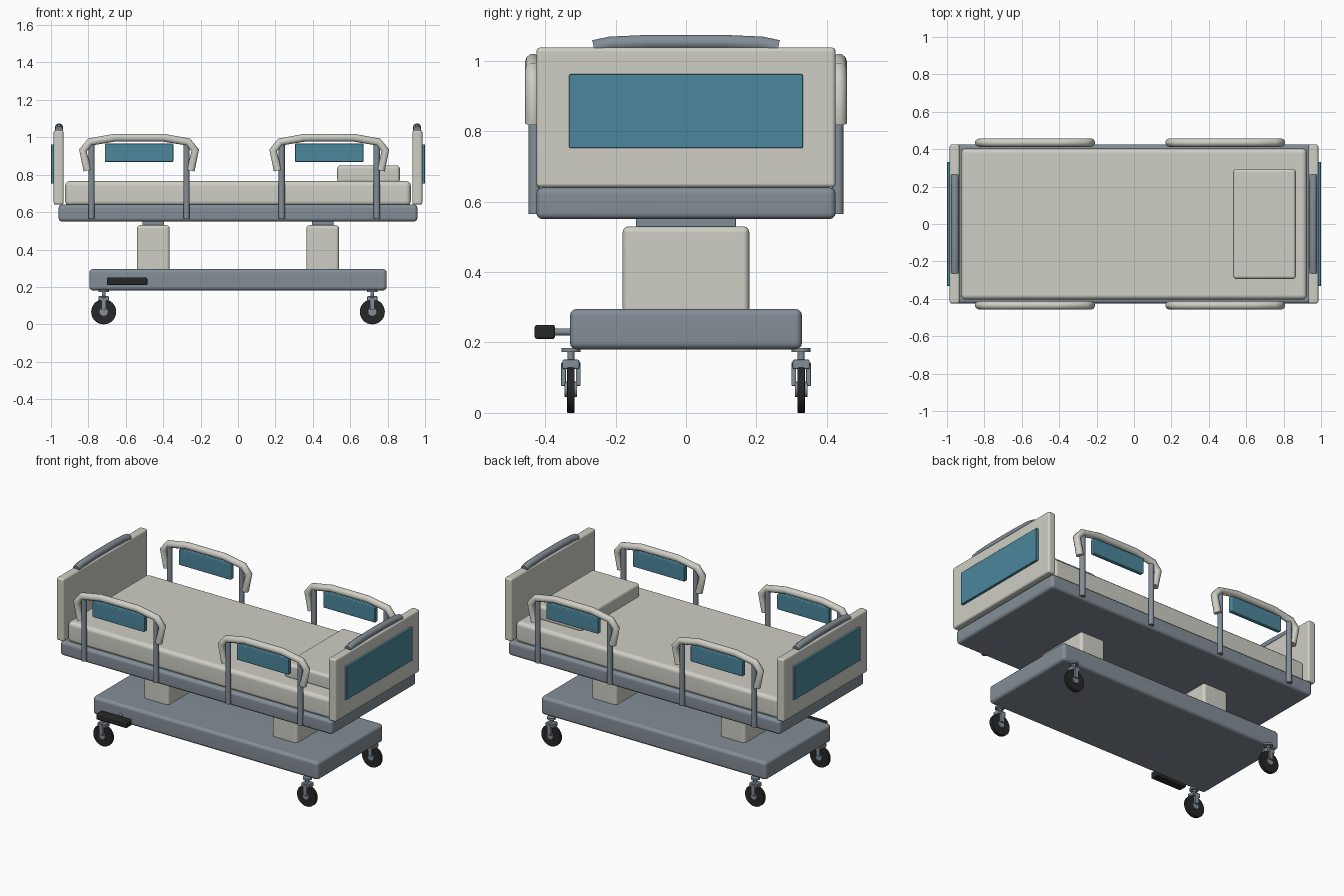
import bpy
import bmesh
import math
from mathutils import Matrix, Vector

cube = bpy.data.objects.get("Cube")
if cube:
    bpy.data.objects.remove(cube, do_unlink=True)


def material(name, r, g, b):
    m = bpy.data.materials.new(name)
    m.use_nodes = True
    m.diffuse_color = (r, g, b, 1)
    bsdf = next(n for n in m.node_tree.nodes if n.type == 'BSDF_PRINCIPLED')
    bsdf.inputs["Base Color"].default_value = (r, g, b, 1)
    bsdf.inputs["Roughness"].default_value = 0.6
    return m


CREAM = material("warm_white", 0.62, 0.62, 0.56)
GREY = material("steel_grey", 0.23, 0.27, 0.31)
TEAL = material("teal_panel", 0.07, 0.24, 0.33)
BLACK = material("black_rubber", 0.02, 0.02, 0.02)


def finish(name, bm, mat):
    me = bpy.data.meshes.new(name)
    bm.to_mesh(me)
    bm.free()
    me.materials.append(mat)
    me.shade_smooth()
    me.set_sharp_from_angle(angle=math.radians(35))
    ob = bpy.data.objects.new(name, me)
    bpy.context.collection.objects.link(ob)
    ob.modifiers.new("even_normals", 'WEIGHTED_NORMAL').keep_sharp = True
    return ob


def box(name, centre, size, mat, bevel=0.0):
    """Rounded box given by centre and full size."""
    bm = bmesh.new()
    bmesh.ops.create_cube(bm, size=1)
    bmesh.ops.scale(bm, vec=size, verts=bm.verts)
    if bevel:
        bmesh.ops.bevel(bm, geom=bm.edges[:], offset=bevel, segments=3,
                        profile=0.5, affect='EDGES')
    bmesh.ops.translate(bm, vec=centre, verts=bm.verts)
    return finish(name, bm, mat)


def rod(name, a, b, radius, mat, sides=16, bevel=0.0):
    """Cylinder between two points."""
    a, b = Vector(a), Vector(b)
    bm = bmesh.new()
    bmesh.ops.create_cone(bm, cap_ends=True, segments=sides, radius1=radius,
                          radius2=radius, depth=(b - a).length)
    if bevel:
        rims = [e for e in bm.edges if any(len(f.verts) > 4 for f in e.link_faces)]
        bmesh.ops.bevel(bm, geom=rims, offset=bevel, segments=2,
                        profile=0.5, affect='EDGES')
    turn = Vector((0, 0, 1)).rotation_difference(b - a).to_matrix().to_4x4()
    bmesh.ops.transform(bm, matrix=Matrix.Translation((a + b) / 2) @ turn, verts=bm.verts)
    return finish(name, bm, mat)


def tube(name, points, radius, mat):
    """Capped bent tube through the points."""
    cu = bpy.data.curves.new(name, 'CURVE')
    cu.dimensions = '3D'
    cu.bevel_depth = radius
    cu.bevel_resolution = 3
    cu.use_fill_caps = True
    sp = cu.splines.new('POLY')
    sp.points.add(len(points) - 1)
    for p, co in zip(sp.points, points):
        p.co = (*co, 1)
    sp.use_smooth = True
    cu.materials.append(mat)
    ob = bpy.data.objects.new(name, cu)
    bpy.context.collection.objects.link(ob)
    return ob


def mirrored(half):
    """Extend a half path to its mirror image in the first coordinate."""
    return half + [(-u, z) for u, z in reversed(half)]


# Base and sleeping surface
box("base", (0, 0, 0.238), (1.59, 0.66, 0.115), GREY, 0.02)
box("deck", (0, 0, 0.595), (1.918, 0.85, 0.09), GREY, 0.018)
box("mattress", (0, 0, 0.7), (1.848, 0.808, 0.132), CREAM, 0.025)
box("pillow", (0.698, 0, 0.803), (0.335, 0.59, 0.094), CREAM, 0.018)

# Lifting columns, end boards and their grab handles
handle_path = mirrored([(-0.262, 1.038), (-0.215, 1.048), (-0.1, 1.053)])
for side, end in ((-1, "foot"), (1, "head")):
    x = side * 0.453
    box(end + "_column", (x, 0, 0.405), (0.176, 0.36, 0.25), CREAM, 0.018)
    box(end + "_column_inner", (x, 0, 0.53), (0.116, 0.284, 0.07), GREY, 0.006)
    box(end + "_board", (side * 0.959, 0, 0.839), (0.053, 0.85, 0.398), CREAM, 0.012)
    box(end + "_board_panel", (side * 0.985, 0, 0.857), (0.03, 0.664, 0.21), TEAL, 0.004)
    tube(end + "_board_handle",
         [(side * 0.957, y, z) for y, z in handle_path], 0.022, GREY)

# Side rails
rail_path = mirrored([(-0.276, 0.822), (-0.3, 0.93), (-0.262, 0.975), (-0.13, 0.998)])
for s, side in ((-1, "right"), (1, "left")):
    for cx, end in ((-0.529, "foot"), (0.488, "head")):
        name = side + "_" + end + "_rail"
        y = s * 0.435
        tube(name, [(cx + u, y, z) for u, z in rail_path], 0.022, CREAM)
        box(name + "_panel", (cx, y, 0.917), (0.366, 0.03, 0.098), TEAL, 0.005)
        for dx in (-0.254, 0.254):
            rod(name + "_post", (cx + dx, s * 0.431, 0.565),
                (cx + dx, s * 0.431, 0.975), 0.0165, GREY)

# Casters
for x in (-0.718, 0.718):
    for y in (-0.327, 0.327):
        rod("caster_plate", (x, y, 0.173), (x, y, 0.184), 0.027, GREY)
        rod("caster_stem", (x, y, 0.14), (x, y, 0.178), 0.01, GREY)
        box("caster_crown", (x, y, 0.138), (0.054, 0.048, 0.026), GREY, 0.004)
        for s in (-1, 1):
            box("caster_fork", (x, y + s * 0.021, 0.11), (0.026, 0.014, 0.066), GREY, 0.002)
        rod("caster_wheel", (x, y - 0.011, 0.067), (x, y + 0.011, 0.067),
            0.067, BLACK, 32, 0.003)
        rod("caster_hub", (x, y - 0.018, 0.067), (x, y + 0.018, 0.067), 0.022, GREY)

# Foot pedal
rod("pedal_arm", (-0.593, -0.385, 0.23), (-0.593, -0.32, 0.23), 0.01, GREY)
box("pedal", (-0.593, -0.401, 0.23), (0.216, 0.058, 0.04), BLACK, 0.007)
